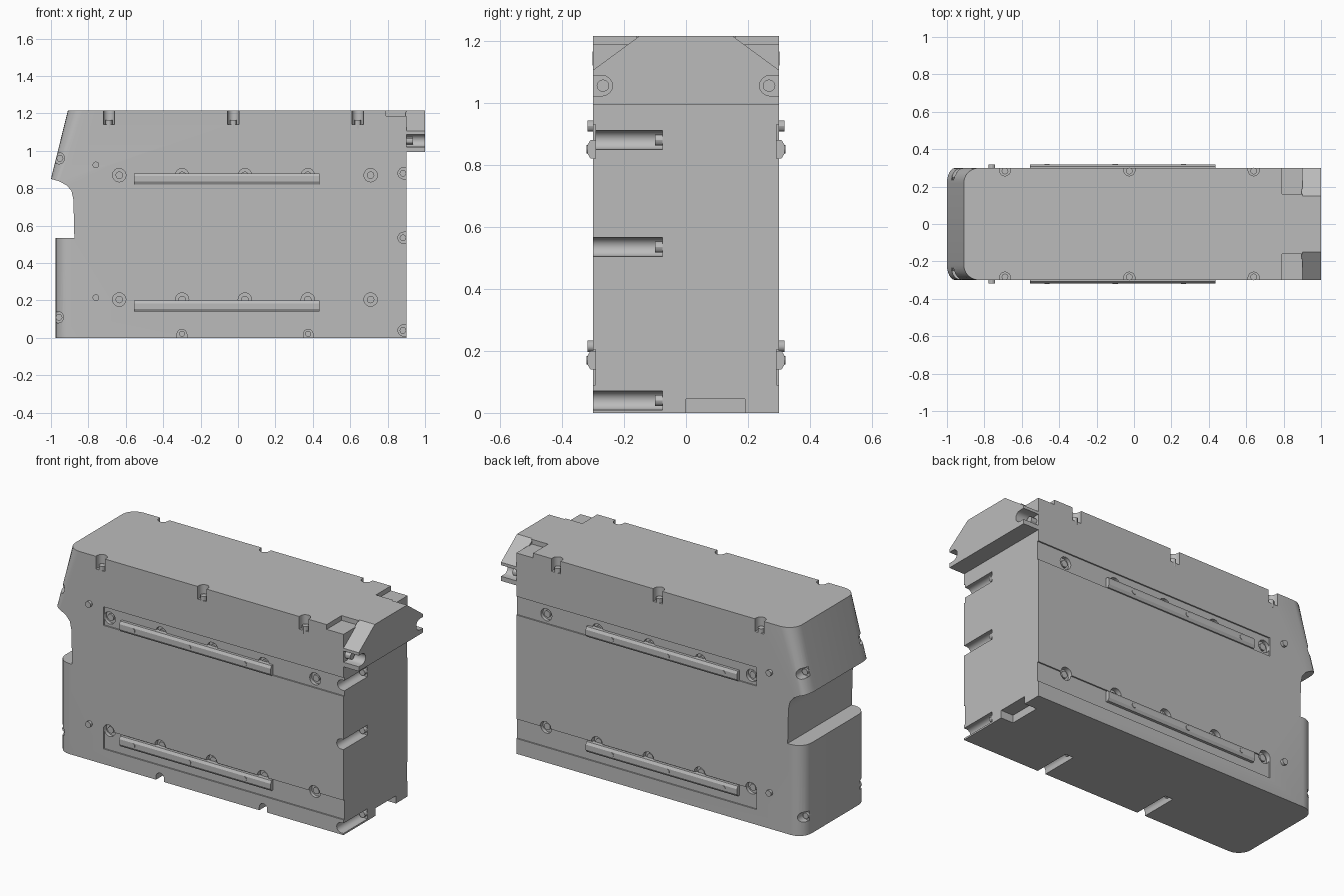
import bpy, bmesh
from math import pi, cos, sin, radians

cube = bpy.data.objects.get("Cube")
if cube:
    bpy.data.objects.remove(cube, do_unlink=True)

grey = bpy.data.materials.new("housing grey")
grey.use_nodes = True
grey.diffuse_color = (0.5, 0.5, 0.5, 1)
grey.node_tree.nodes["Principled BSDF"].inputs["Base Color"].default_value = (0.5, 0.5, 0.5, 1)

parts, cutters = [], []
TOP, SIDE, END = 1.215, 0.3, 0.9


def prism(name, pts, axis, a, b, group=parts, round_edge=None):
    """Extrude a 2D outline along an axis from a to b."""
    place = {"x": lambda p, d: (d, p[0], p[1]),
             "y": lambda p, d: (p[0], d, p[1]),
             "z": lambda p, d: (p[0], p[1], d)}[axis]
    bm = bmesh.new()
    lower = [bm.verts.new(place(p, a)) for p in pts]
    upper = [bm.verts.new(place(p, b)) for p in pts]
    bm.faces.new(lower)
    bm.faces.new(upper)
    n = len(pts)
    for i in range(n):
        j = (i + 1) % n
        bm.faces.new((lower[i], lower[j], upper[j], upper[i]))
    bmesh.ops.recalc_face_normals(bm, faces=bm.faces)
    if round_edge:
        edges = [e for e in bm.edges if round_edge(e)]
        bmesh.ops.bevel(bm, geom=edges, offset=0.08, segments=6,
                        profile=0.5, affect='EDGES')
    mesh = bpy.data.meshes.new(name)
    bm.to_mesh(mesh)
    bm.free()
    mesh.materials.append(grey)
    ob = bpy.data.objects.new(name, mesh)
    bpy.context.scene.collection.objects.link(ob)
    group.append(ob)
    return ob


def circle(u, v, r, n=16):
    return [(u + r * cos(2 * pi * i / n), v + r * sin(2 * pi * i / n)) for i in range(n)]


def rect(u0, u1, v0, v1):
    return [(u0, v0), (u1, v0), (u1, v1), (u0, v1)]


def slot(u, v, r, angle, reach=0.08):
    """U-shaped outline that opens towards the angle."""
    a = radians(angle)
    arc = [(u + r * cos(a + pi / 2 + pi * i / 8), v + r * sin(a + pi / 2 + pi * i / 8))
           for i in range(9)]
    shift = lambda p: (p[0] + reach * cos(a), p[1] + reach * sin(a))
    return arc + [shift(arc[-1]), shift(arc[0])]


def cut(pts, axis, a, b):
    ob = prism("cutter", pts, axis, a, b, cutters)
    ob.hide_render = True


def carve(target):
    """Subtract all pending cutters from the target and discard them."""
    for c in cutters:
        mod = target.modifiers.new("cut", 'BOOLEAN')
        mod.operation, mod.solver, mod.object = 'DIFFERENCE', 'EXACT', c
    graph = bpy.context.evaluated_depsgraph_get()
    mesh = bpy.data.meshes.new_from_object(target.evaluated_get(graph))
    target.modifiers.clear()
    target.data = mesh
    for c in cutters:
        bpy.data.objects.remove(c, do_unlink=True)
    cutters.clear()


# Housing with a sloped nose, hand notch and rounded nose corners
outline = [(-0.975, 0), (END, 0), (END, TOP), (-0.91, TOP), (-1, 0.85), (-0.955, 0.837),
           (-0.915, 0.815), (-0.89, 0.785), (-0.88, 0.74), (-0.875, 0.535), (-0.975, 0.535)]


def nose_edge(e):
    p, q = (v.co for v in e.verts)
    return max(p.x, q.x) < -0.9 and abs(p.z - q.z) > 0.3


housing = prism("housing", outline, "y", -SIDE, SIDE, round_edge=nose_edge)

for s in (-1, 1):
    tag = "front" if s < 0 else "back"
    # Rail bands, countersunk screws and mounting rails on both broad sides
    for level, z0, z1, zs, zr in (("lower", 0.09, 0.205, 0.205, 0.14),
                                  ("upper", 0.82, 0.93, 0.87, 0.82)):
        cut(rect(-0.67, 1, z0, z1), "y", s * 0.292, s * 0.4)
        for i in range(5):
            x = -0.635 + 0.336 * i
            cut(circle(x, zs, 0.036), "y", s * 0.272, s * 0.41)
            prism(f"{tag}_{level}_screw", circle(x, zs, 0.02, 12), "y", s * 0.26, s * 0.284)
        rail = [(s * 0.28, zr), (s * 0.308, zr), (s * 0.317, zr + 0.015),
                (s * 0.317, zr + 0.045), (s * 0.308, zr + 0.06), (s * 0.28, zr + 0.06)]
        prism(f"{tag}_{level}_rail", rail, "x", -0.555, 0.435)
        for x in (-0.465, -0.1, 0.265):
            prism(f"{tag}_{level}_rail_bolt", circle(x, zr + 0.03, 0.014, 12),
                  "y", s * 0.29, s * 0.32)
        prism(f"{tag}_{level}_stud", circle(-0.76, z0 + (0.125 if z0 < 0.5 else 0.105), 0.018, 12),
              "y", s * 0.28, s * 0.317)

    # Screw pockets along the top edge
    for x in (-0.69, -0.025, 0.64):
        cut(slot(x, s * 0.287, 0.03, 90 * s), "z", 1.14, 1.3)
        prism(f"{tag}_top_screw", circle(x, s * 0.283, 0.018, 12), "z", 1.12, 1.165)

    # Screw pockets in the nose corners
    for x, z in ((-0.962, 0.11), (-0.957, 0.96)):
        cut(circle(x, z, 0.03), "y", s * 0.235, s * 0.4)
        prism(f"{tag}_nose_screw", circle(x + 0.005, z, 0.018, 12), "y", s * 0.21, s * 0.25)

    # Shallow step at the top corner beside the connector
    cut(rect(0.79, 1, s * 0.16, s * 0.42), "z", 1.187, 1.31)

# Grooves in the plain end and in the base, each with a screw at its bottom
for z in (0.04, 0.535, 0.88):
    cut(slot(0.885, z, 0.03, 0), "y", -0.42, -0.075)
    prism("end_screw", circle(0.882, z, 0.018, 12), "y", -0.1, -0.05)
for x in (-0.3, 0.375):
    cut(slot(x, 0.02, 0.026, -90), "y", -0.42, -0.075)
    prism("base_screw", circle(x, 0.022, 0.016, 12), "y", -0.1, -0.05)

# Socket pocket at the foot of the end
cut(rect(0, 0.19, -0.06, 0.045), "x", 0.82, 1.1)
carve(housing)

# Connector block with chamfered shoulders and side screw grooves
shoulder = [(-SIDE, 0.995), (SIDE, 0.995), (SIDE, 1.105), (0.15, TOP), (-0.15, TOP), (-SIDE, 1.105)]
connector = prism("connector_block", shoulder, "x", END - 0.005, 1)
for s in (-1, 1):
    cut(slot(s * 0.27, 1.055, 0.033, 90 - 90 * s), "x", 0.85, 1.1)
    prism("connector_screw", circle(s * 0.268, 1.055, 0.02, 12), "x", 0.88, 0.935)
carve(connector)

# Smooth curved surfaces, keep hard edges
bpy.ops.object.select_all(action='DESELECT')
for ob in parts:
    ob.select_set(True)
bpy.context.view_layer.objects.active = housing
bpy.ops.object.shade_smooth_by_angle(angle=radians(30))
